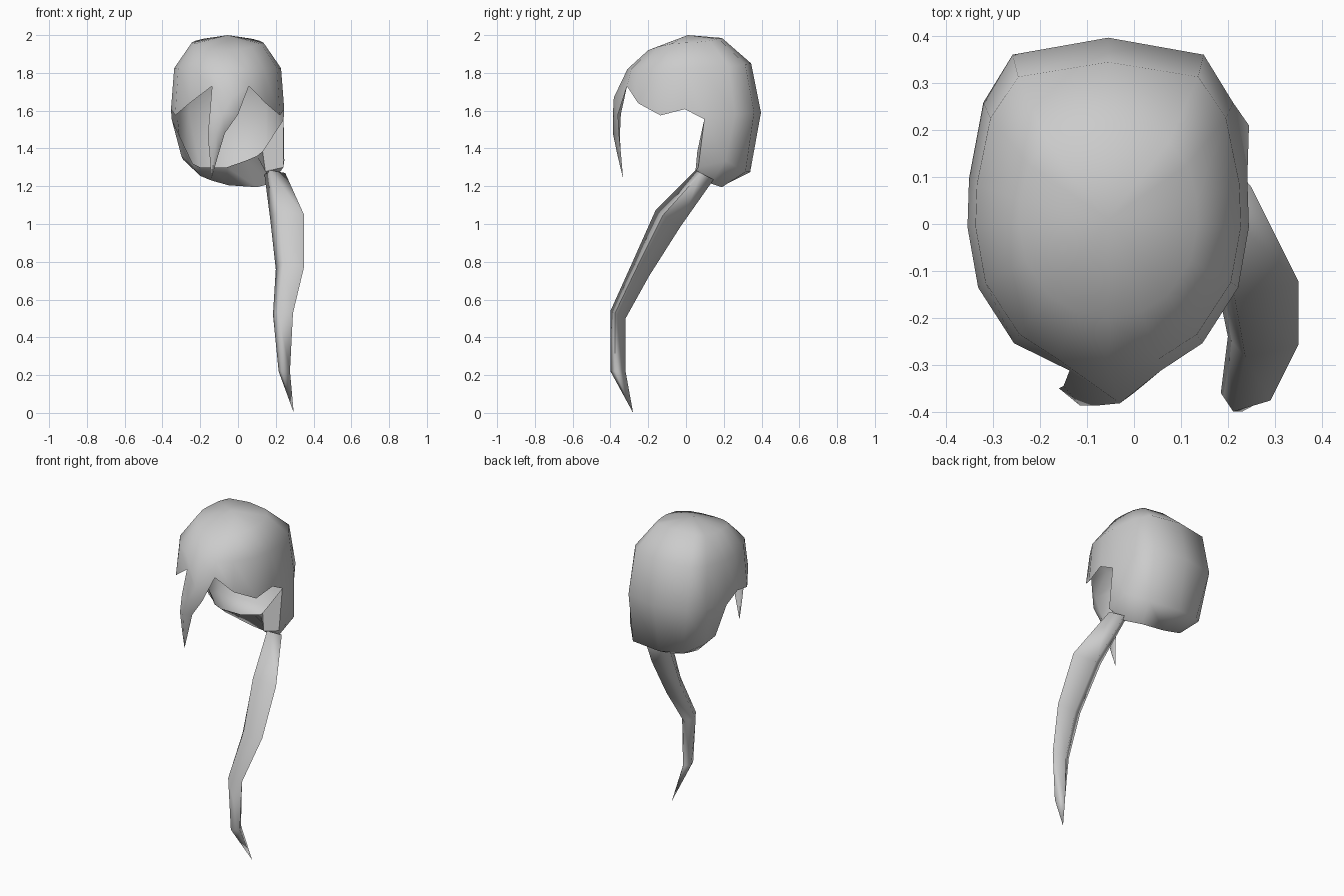
import bpy, bmesh, math
from mathutils import Vector

cube = bpy.data.objects.get("Cube")
if cube:
    bpy.data.objects.remove(cube, do_unlink=True)

grey = bpy.data.materials.new("hair grey")
grey.use_nodes = True
COLOR = (0.6, 0.6, 0.6, 1)
grey.diffuse_color = COLOR
bsdf = grey.node_tree.nodes["Principled BSDF"]
bsdf.inputs["Base Color"].default_value = COLOR
bsdf.inputs["Roughness"].default_value = 0.8


def finish(name, bm, angle):
    """Turn a bmesh into a smooth-shaded object."""
    bmesh.ops.recalc_face_normals(bm, faces=bm.faces)
    mesh = bpy.data.meshes.new(name)
    bm.to_mesh(mesh)
    bm.free()
    mesh.materials.append(grey)
    obj = bpy.data.objects.new(name, mesh)
    bpy.context.collection.objects.link(obj)
    bpy.ops.object.select_all(action="DESELECT")
    obj.select_set(True)
    bpy.context.view_layer.objects.active = obj
    bpy.ops.object.shade_smooth_by_angle(angle=math.radians(angle))


def bridge(bm, a, b, closed=False):
    """Join two equal rows of vertices with quads."""
    n = len(a)
    for i in range(n if closed else n - 1):
        j = (i + 1) % n
        bm.faces.new((a[i], a[j], b[j], b[i]))


# --- Hair cap: domed rings, 16 columns counted from the front towards +x
CX, CY = -0.055, 0.01
half = [0, 22, 42, 67.5, 88, 103, 130, 155, 180]
angles = [math.radians(a) for a in half + [360 - a for a in half[-2:0:-1]]]
hem = [1.68, 1.73, 1.64, 1.575, 1.608, 1.555, 1.58, 1.59, 1.59]
hem = hem + hem[-2:0:-1]


def ring(bm, rx, y_front, y_back, z_front, z_back, z_side, heights=None):
    verts = []
    for k, a in enumerate(angles):
        c, s = math.cos(a), math.sin(a)
        if c > 0:
            x, y, z_end = CX + rx * s, CY + (y_front - CY) * c ** 0.9, z_front
        else:  # squarer corners at the back
            x = CX + rx * math.copysign(abs(s) ** 0.45, s) * (abs(s) > 0.01)
            y, z_end = CY - (y_back - CY) * c, z_back
        z = heights[k] if heights else z_side + (z_end - z_side) * c * c
        verts.append(bm.verts.new((x, y, z)))
    return verts


bm = bmesh.new()
apex = bm.verts.new((CX, 0.01, 2.0))
crown = ring(bm, 0.19, -0.2, 0.19, 1.92, 1.985, 1.96)
upper = ring(bm, 0.283, -0.31, 0.345, 1.82, 1.85, 1.825)
brim = ring(bm, 0.3, -0.335, 0.397, 0, 0, 0, hem)
brim[0].co = (-0.03, -0.382, 1.67)
brim[15].co.x += 0.03
for i in range(16):
    bm.faces.new((apex, crown[i], crown[(i + 1) % 16]))
bridge(bm, crown, upper, True)
bridge(bm, upper, brim, True)

# back of the cap: lower ring, underside and nape hem, gathered towards +x
lower = [(.24, .065, 1.3), (.245, .21, 1.335), (.15, .315, 1.275), (-.05, .34, 1.275),
         (-.2, .315, 1.29), (-.29, .23, 1.34), (-.3, .135, 1.36)]
under = [(.145, .05, 1.278), (.18, .13, 1.215), (.1, .19, 1.195), (-.05, .2, 1.205),
         (-.14, .19, 1.23), (-.2, .17, 1.255), (-.25, .135, 1.31)]
nape = [(.13, .06, 1.385), (.1, .08, 1.36), (.04, .1, 1.335), (-.06, .12, 1.3),
        (-.14, .12, 1.3), (-.2, .12, 1.3), (-.24, .11, 1.32)]
rows = [brim[5:12]] + [[bm.verts.new(p) for p in row] for row in (lower, under, nape)]
for a, b in zip(rows, rows[1:]):
    bridge(bm, a, b)
for side in (0, -1):
    bm.faces.new([row[side] for row in rows])

# long fringe strand hanging from the front of the brim
strand = [[(-.15, -.345, 1.58), (-.08, -.387, 1.58), (0.0, -.36, 1.58)],
          [(-.16, -.35, 1.47), (-.115, -.387, 1.48), (-.07, -.355, 1.48)],
          [(-.15, -.345, 1.36), (-.125, -.362, 1.36), (-.1, -.345, 1.38)]]
row = [brim[15], brim[0], brim[1]]
for points in strand:
    new = [bm.verts.new(p) for p in points]
    bridge(bm, row, new)
    row = new
tip = bm.verts.new((-.14, -.333, 1.24))
for a, b in zip(row, row[1:]):
    bm.faces.new((a, b, tip))
finish("hair_cap", bm, 75)

# --- Side tail: four-sided tapering loft (centre, half width, front offset y/z)
sections = [((.195, .098, 1.26), .055, (-.048, .025)),
            ((.26, -.095, 1.03), .09, (-.065, .045)),
            ((.275, -.24, .76), .075, (-.045, .035)),
            ((.238, -.36, .52), .053, (-.04, .02)),
            ((.245, -.36, .22), .03, (-.04, 0))]
bm = bmesh.new()
loops = []
for centre, w, (oy, oz) in sections:
    c, side, front = Vector(centre), Vector((w, 0, 0)), Vector((0, oy, oz))
    corners = (front - side * 0.5, side + front * 0.4, -front, -side)
    loops.append([bm.verts.new(c + d) for d in corners])
for a, b in zip(loops, loops[1:]):
    bridge(bm, a, b, True)
tip = bm.verts.new((.295, -.28, 0))
for i in range(4):
    bm.faces.new((loops[-1][i], loops[-1][(i + 1) % 4], tip))
bm.faces.new(loops[0])
finish("side_tail", bm, 100)
